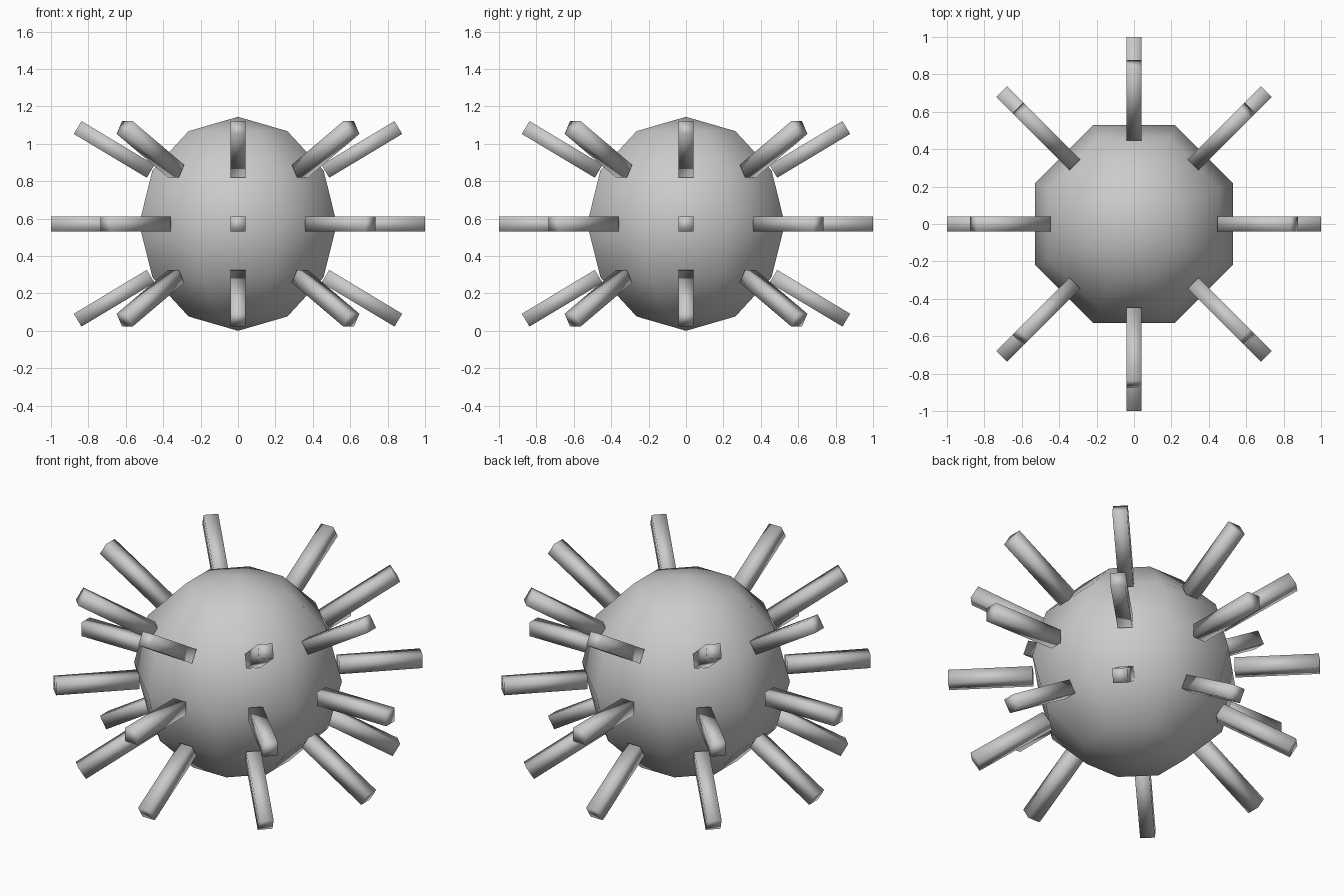
import bpy, math
from mathutils import Matrix

if "Cube" in bpy.data.objects:
    bpy.data.objects.remove(bpy.data.objects["Cube"])

R = 0.572                      # body radius, also its centre height
INNER, OUTER, WIDTH = 0.545, 1.0, 0.08
TILT = math.radians(31)


def smooth(ob):
    ob.data.polygons.foreach_set("use_smooth", [True] * len(ob.data.polygons))
    ob.data.update()


# Low-poly ball, turned so that flat faces point along the axes
bpy.ops.mesh.primitive_uv_sphere_add(segments=8, ring_count=6, radius=R)
body = bpy.context.object
body.name = "body"
body.data.transform(Matrix.Translation((0, 0, R)) @ Matrix.Rotation(math.pi / 8, 4, 'Z'))
smooth(body)

# Three rings of eight square rods radiating from the body centre
for ring, elev in (("lower", -TILT), ("middle", 0), ("upper", TILT)):
    for i in range(8):
        bpy.ops.mesh.primitive_cube_add(size=1)
        rod = bpy.context.object
        rod.name = f"{ring}_spike_{i + 1}"
        rod.data.transform(
            Matrix.Translation((0, 0, R))
            @ Matrix.Rotation(i * math.pi / 4, 4, 'Z')
            @ Matrix.Rotation(-elev, 4, 'Y')
            @ Matrix.Translation(((INNER + OUTER) / 2, 0, 0))
            @ Matrix.Diagonal((OUTER - INNER, WIDTH, WIDTH, 1)))
        smooth(rod)
